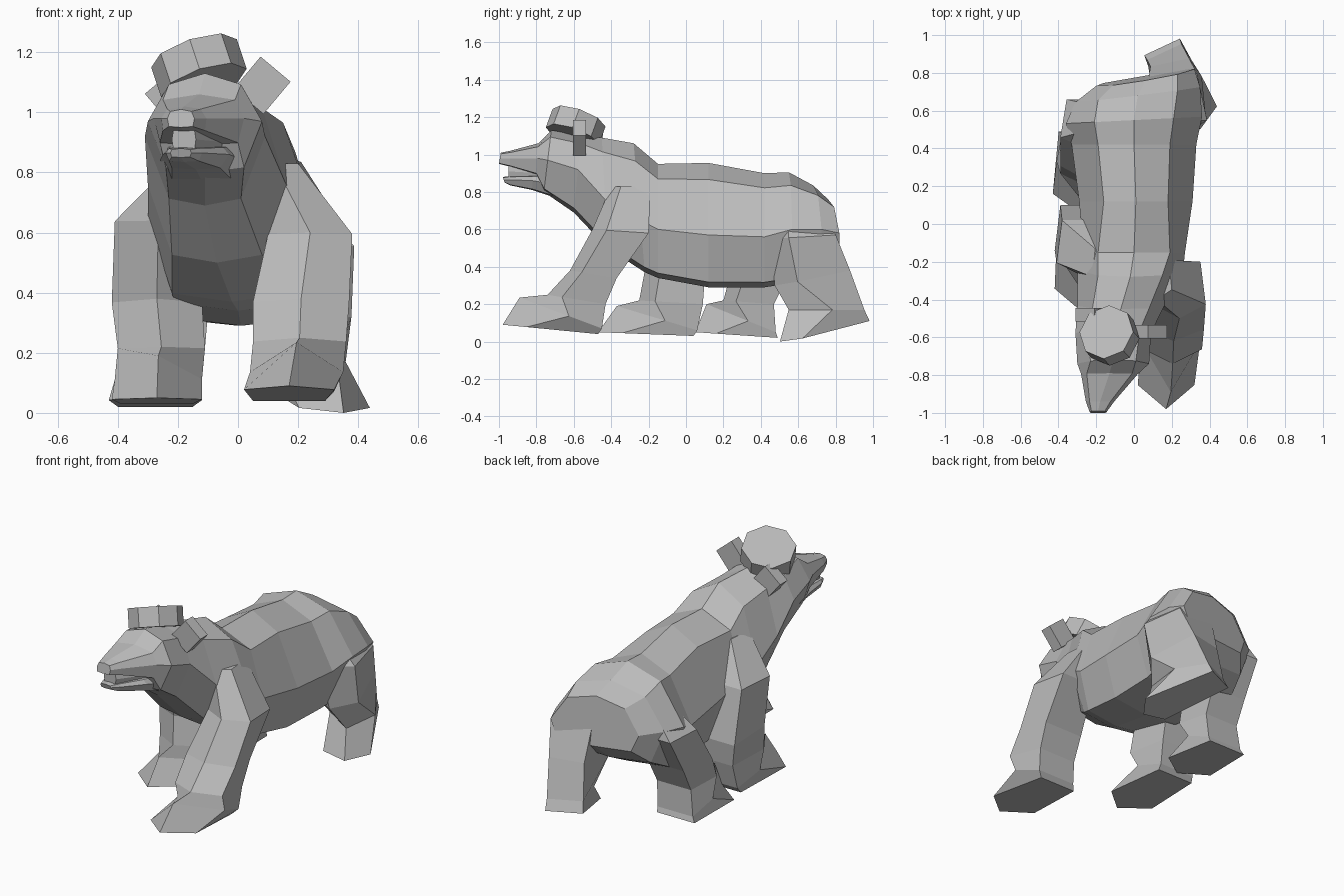
import bpy, bmesh
from math import radians
from mathutils import Vector, Matrix

default_cube = bpy.data.objects.get("Cube")
if default_cube:
    bpy.data.objects.remove(default_cube, do_unlink=True)

grey = bpy.data.materials.new("plain grey")
grey.use_nodes = True
grey.diffuse_color = (0.5, 0.5, 0.5, 1)
grey.node_tree.nodes["Principled BSDF"].inputs["Base Color"].default_value = grey.diffuse_color


def lerp(start, end, factor):
    return start + (end - start) * factor


def finish(name, mesh_builder):
    """Turn a bmesh into a flat shaded grey object."""
    bmesh.ops.recalc_face_normals(mesh_builder, faces=mesh_builder.faces)
    mesh = bpy.data.meshes.new(name)
    mesh_builder.to_mesh(mesh)
    mesh_builder.free()
    mesh.materials.append(grey)
    part = bpy.data.objects.new(name, mesh)
    bpy.context.collection.objects.link(part)
    return part


def loft(name, rings):
    """Skin a list of equally long rings and cap both ends."""
    builder = bmesh.new()
    loops = [[builder.verts.new(point) for point in ring] for ring in rings]
    for lower, upper in zip(loops, loops[1:]):
        for index in range(len(lower)):
            following = (index + 1) % len(lower)
            builder.faces.new((lower[index], lower[following], upper[following], upper[index]))
    builder.faces.new(loops[0])
    builder.faces.new(loops[-1])
    return finish(name, builder)


def body_ring(y_top, y_bottom, centre, top, middle, bottom, upper_width, mid_width, low_width, skew=0):
    """Eight-sided cross-section with a ridge on the back; skew turns it sideways."""
    upper = lerp(middle, top, 0.77)
    lower = lerp(middle, bottom, 0.9)
    outline = [(0, top), (upper_width, upper), (mid_width, middle), (low_width, lower),
               (0, bottom), (-low_width, lower), (-mid_width, middle), (-upper_width, upper)]
    return [(centre + across,
             lerp(y_bottom, y_top, (height - bottom) / (top - bottom)) + skew * across, height)
            for across, height in outline]


def leg_ring(y_front, y_back, z_front, z_back, x_inner, x_outer, side=0.25, yaw=0):
    """Five-sided leg section with a pointed front; side places the two front corners."""
    y_side = lerp(y_front, y_back, side)
    z_side = lerp(z_front, z_back, side)
    middle = Vector(((x_inner + x_outer) / 2, (y_front + y_back) / 2, 0))
    turn = Matrix.Rotation(radians(yaw), 3, "Z")
    ring = [(middle.x, y_front, z_front), (x_outer, y_side, z_side),
            (lerp(x_inner, x_outer, 0.9), y_back, z_back),
            (lerp(x_inner, x_outer, 0.1), y_back, z_back), (x_inner, y_side, z_side)]
    return [middle + turn @ (Vector(point) - middle) for point in ring]


# Torso, from rump to chest
torso = [
    body_ring(.76, .785, .06, .76, .58, .47, .17, .26, .22, skew=.17),
    body_ring(.68, .69, .02, .835, .6, .38, .21, .33, .25, skew=.12),
    body_ring(.55, .55, 0, .905, .6, .31, .21, .36, .27, skew=.05),
    body_ring(.42, .42, 0, .9, .56, .29, .19, .33, .25),
    body_ring(.12, .12, .01, .955, .57, .29, .17, .3, .23),
    body_ring(-.15, -.15, 0, .95, .6, .34, .19, .27, .21),
    body_ring(-.28, -.22, -.02, 1.06, .65, .37, .17, .28, .2),
]
# Neck, skull and upper muzzle
head = [
    body_ring(-.45, -.42, -.07, 1.09, .76, .5, .15, .23, .15),
    body_ring(-.56, -.6, -.11, 1.1, .92, .69, .14, .2, .12),
    body_ring(-.72, -.76, -.11, 1.13, .97, .8, .12, .19, .13),
    body_ring(-.79, -.8, -.13, 1.06, .98, .89, .12, .15, .13),
    body_ring(-.94, -.94, -.18, 1.02, .98, .935, .055, .075, .07),
    body_ring(-.99, -1, -.19, 1.01, .98, .95, .035, .045, .04),
]
loft("body_and_head", torso + head)

# Lower jaw and the teeth inside the mouth
loft("lower_jaw", [
    body_ring(-.7, -.7, -.12, .9, .84, .77, .12, .14, .1),
    body_ring(-.82, -.82, -.14, .89, .86, .81, .09, .11, .08),
    body_ring(-.94, -.94, -.18, .885, .865, .835, .05, .06, .05),
    body_ring(-.98, -.97, -.19, .88, .865, .85, .03, .035, .03),
])
loft("teeth", [
    body_ring(-.78, -.78, -.13, .93, .9, .86, .08, .09, .08),
    body_ring(-.95, -.95, -.18, .95, .91, .87, .035, .04, .035),
])

# Legs, each from sole to shoulder or hip
loft("front_left_leg", [
    leg_ring(-.98, -.47, .09, .04, .02, .32),
    leg_ring(-.89, -.45, .235, .07, .04, .35, side=.6),
    leg_ring(-.74, -.43, .25, .2, .05, .36),
    leg_ring(-.62, -.37, .38, .34, .05, .37),
    leg_ring(-.5, -.2, .6, .58, .1, .38),
    leg_ring(-.4, -.19, .83, .83, .04, .2),
])
loft("front_right_leg", [
    leg_ring(-.47, .04, .05, .03, -.12, -.42),
    leg_ring(-.37, .06, .19, .06, -.12, -.41, side=.6),
    leg_ring(-.25, .09, .22, .2, -.11, -.4),
    leg_ring(-.22, .1, .38, .33, -.12, -.42),
    leg_ring(-.28, .02, .64, .63, -.12, -.41),
    leg_ring(-.33, -.13, .83, .83, -.08, -.22),
])
loft("back_left_leg", [
    leg_ring(.48, .96, 0, .11, .12, .38, side=.15, yaw=25),
    leg_ring(.53, .93, .17, .17, .12, .37, side=.5, yaw=25),
    leg_ring(.47, .86, .3, .38, .1, .36, yaw=12),
    leg_ring(.45, .79, .55, .57, .06, .38, yaw=5),
    leg_ring(.5, .68, .74, .74, .05, .22),
])
loft("back_right_leg", [
    leg_ring(.05, .49, .05, .02, -.12, -.43),
    leg_ring(.11, .48, .2, .05, -.12, -.41, side=.6),
    leg_ring(.2, .47, .22, .2, -.11, -.39),
    leg_ring(.23, .54, .33, .34, -.1, -.39),
    leg_ring(.39, .66, .57, .55, -.06, -.39),
    leg_ring(.47, .62, .74, .74, -.05, -.2),
])

# Ears, small tilted blocks on either side of the skull
for side, place, turn in (("left", (.08, -.57, 1.09), 40), ("right", (-.215, -.48, 1.05), -40)):
    builder = bmesh.new()
    transform = (Matrix.Translation(place) @ Matrix.Rotation(radians(turn), 4, "Y")
                 @ Matrix.Diagonal((.13, .07, .14, 1)))
    bmesh.ops.create_cube(builder, size=1, matrix=transform)
    finish(side + "_ear", builder)

# Flat round hat, tipped to one side
builder = bmesh.new()
tilt = Vector((-.3, .33, .9)).to_track_quat("Z", "Y").to_matrix().to_4x4()
bmesh.ops.create_cone(builder, cap_ends=True, segments=8, radius1=.15, radius2=.15, depth=.11,
                      matrix=Matrix.Translation((-.13, -.59, 1.147)) @ tilt)
finish("hat", builder)
